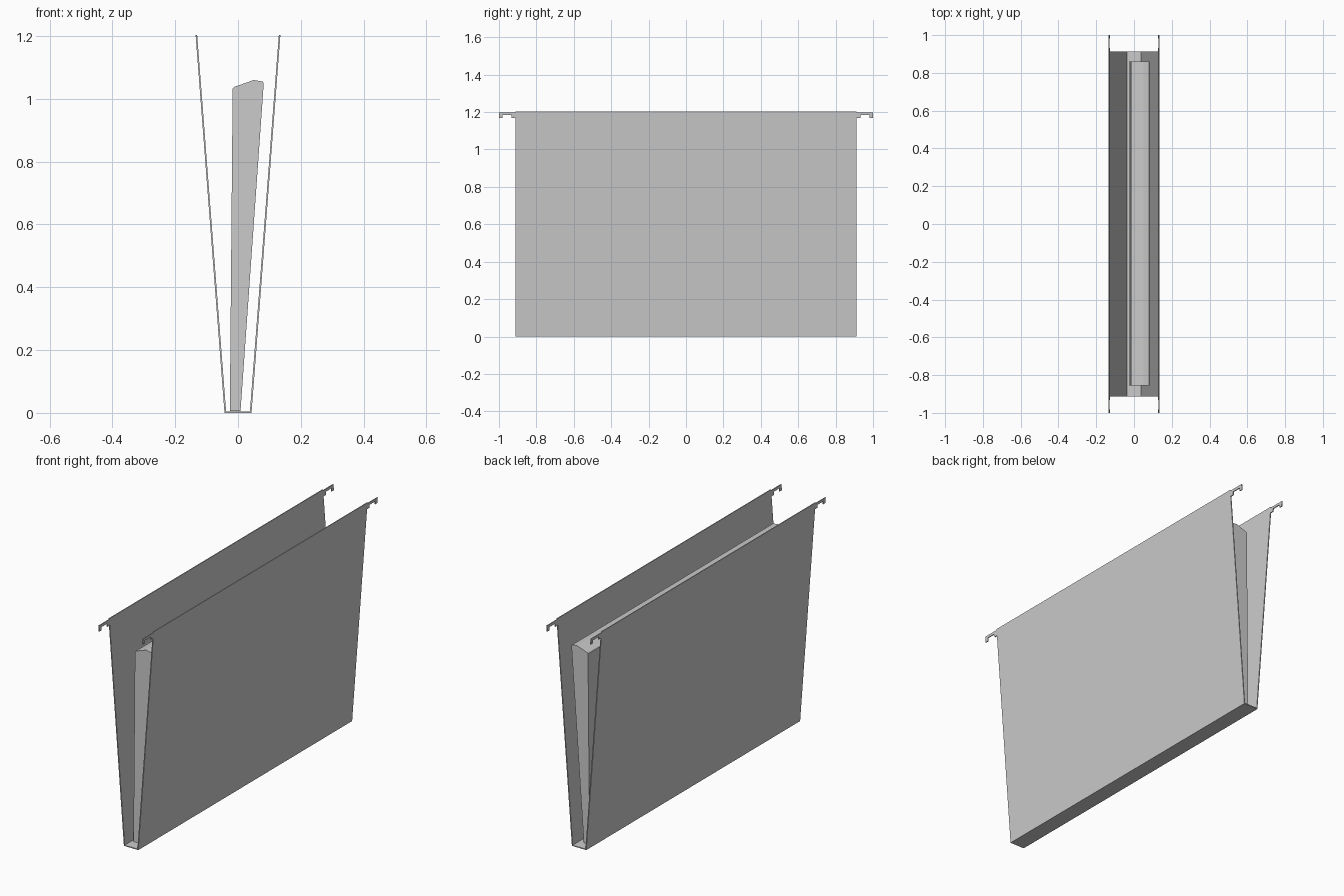
import bpy
import bmesh

cube = bpy.data.objects.get("Cube")
if cube:
    bpy.data.objects.remove(cube, do_unlink=True)


def material(name, value):
    mat = bpy.data.materials.new(name)
    mat.use_nodes = True
    colour = (value, value, value, 1)
    mat.diffuse_color = colour
    mat.node_tree.nodes["Principled BSDF"].inputs["Base Color"].default_value = colour
    return mat


grey = material("light grey", 0.6)


def prism(name, profile, offset):
    """Sweep a closed 3D outline along an offset vector into a solid."""
    bm = bmesh.new()
    face = bm.faces.new([bm.verts.new(p) for p in profile])
    new = bmesh.ops.extrude_face_region(bm, geom=[face])["geom"]
    verts = [v for v in new if isinstance(v, bmesh.types.BMVert)]
    bmesh.ops.translate(bm, verts=verts, vec=offset)
    bmesh.ops.recalc_face_normals(bm, faces=bm.faces)
    mesh = bpy.data.meshes.new(name)
    bm.to_mesh(mesh)
    bm.free()
    mesh.materials.append(grey)
    obj = bpy.data.objects.new(name, mesh)
    bpy.context.collection.objects.link(obj)
    return obj


HEIGHT, HALF_LENGTH, WALL = 1.203, 0.912, 0.005
BASE_X, TOP_X = 0.043, 0.135


def wall_x(z):
    return BASE_X + (TOP_X - BASE_X) * z / HEIGHT


# Folder: thin V-shaped shell with a flat bottom
outer = [(-TOP_X, HEIGHT), (-BASE_X, 0), (BASE_X, 0), (TOP_X, HEIGHT)]
inner = [(TOP_X - WALL, HEIGHT), (BASE_X - WALL, WALL),
         (WALL - BASE_X, WALL), (WALL - TOP_X, HEIGHT)]
prism("folder", [(x, -HALF_LENGTH, z) for x, z in outer + inner],
      (0, 2 * HALF_LENGTH, 0))

# Stack of papers leaning inside, with a slightly rounded top
stack = [(-0.026, 0.006), (0.008, 0.006), (0.082, 1.05), (0.079, 1.055),
         (0.05, 1.06), (-0.012, 1.038), (-0.017, 1.033)]
prism("paper_stack", [(x, -0.855, z) for x, z in stack], (0, 1.715, 0))

# Hanging hooks: notched rail ends in the plane of each side wall
hook = [(0.905, 1.198), (1.0, 1.198), (1.0, 1.167), (0.982, 1.167),
        (0.982, 1.184), (0.932, 1.184), (0.932, 1.167), (0.905, 1.167)]
for side, side_name in ((1, "left"), (-1, "right")):
    for end, end_name in ((1, "back"), (-1, "front")):
        prism(f"hook_{end_name}_{side_name}",
              [(side * wall_x(z), end * y, z) for y, z in hook],
              (-side * WALL, 0, 0))
